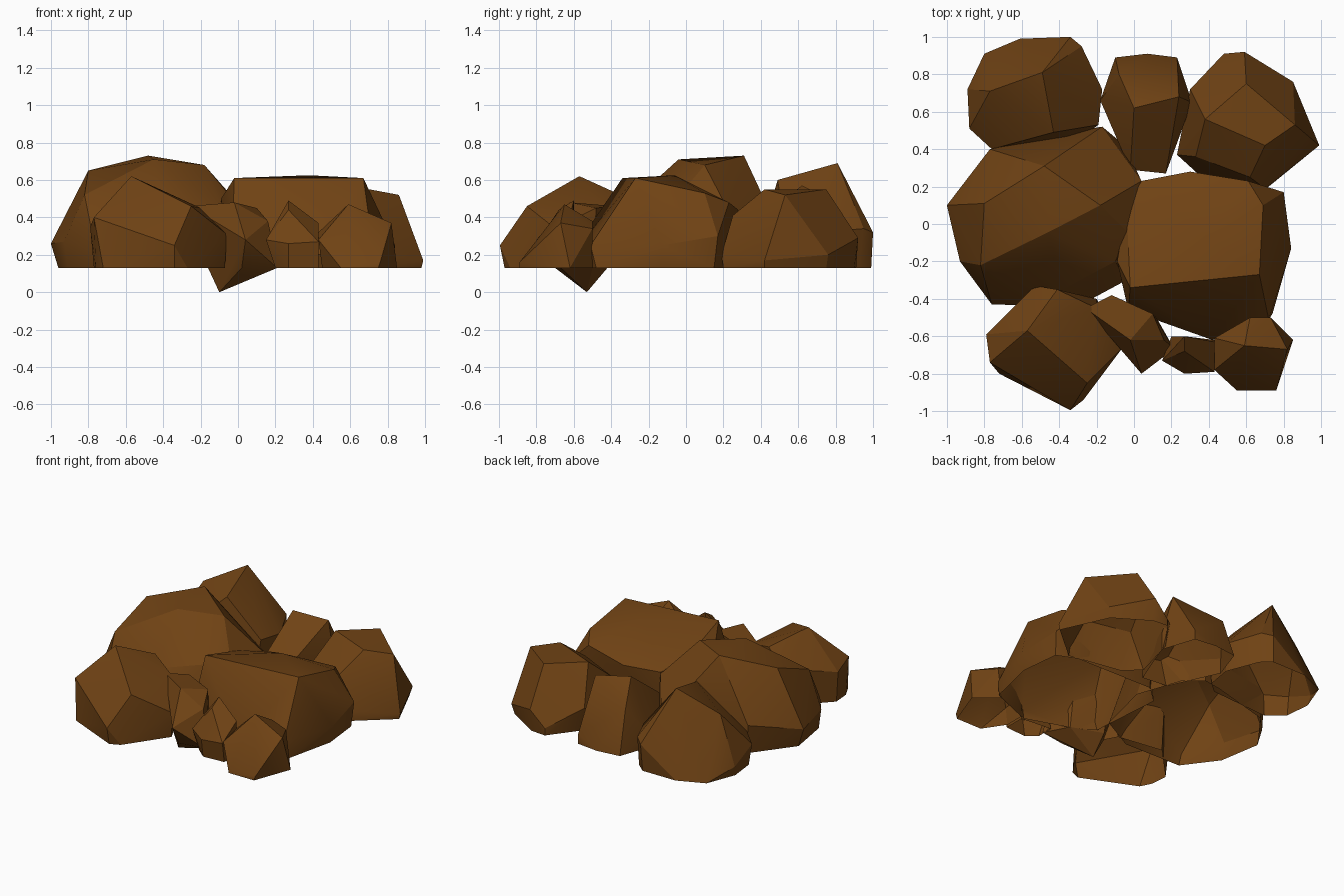
import bpy, bmesh, math

GROUND = 0.13  # height of the open rock bottoms

earth = bpy.data.materials.new("brown_stone")
earth.diffuse_color = (0.16, 0.055, 0.007, 1)


def rock(name, base, crown):
    """Faceted boulder: hull of a ground outline (x, y) and crown points (x, y, z), open below."""
    bm = bmesh.new()
    for x, y in base:
        bm.verts.new((x, y, GROUND))
    for p in crown:
        bm.verts.new(p)
    bmesh.ops.convex_hull(bm, input=bm.verts[:])
    junk = [v for v in bm.verts if not v.link_faces]
    bmesh.ops.delete(bm, geom=junk, context='VERTS')
    bmesh.ops.recalc_face_normals(bm, faces=bm.faces[:])
    bottom = [f for f in bm.faces if f.normal.z < -0.95]
    bmesh.ops.delete(bm, geom=bottom, context='FACES')
    bmesh.ops.dissolve_limit(bm, angle_limit=math.radians(4),
                             verts=bm.verts[:], edges=bm.edges[:])
    me = bpy.data.meshes.new(name)
    bm.to_mesh(me)
    bm.free()
    me.materials.append(earth)
    ob = bpy.data.objects.new(name, me)
    bpy.context.collection.objects.link(ob)
    bpy.ops.object.select_all(action='DESELECT')
    ob.select_set(True)
    bpy.context.view_layer.objects.active = ob
    bpy.ops.object.shade_smooth_by_angle(angle=math.radians(25))


# Two big central boulders
rock("left_boulder",
     [(-.96, .1), (-.91, -.2), (-.74, -.43), (-.3, -.44), (-.04, -.3), (.06, .1), (-.05, .42), (-.17, .52), (-.3, .5), (-.75, .38)],
     [(-1, .1, .26), (-.93, -.2, .27), (-.76, -.43, .22), (-.77, .4, .34), (-.8, .11, .65),
      (-.82, -.22, .52), (-.48, .31, .73), (-.45, -.04, .71), (-.18, .1, .68), (-.17, .52, .28),
      (.04, .23, .43), (-.03, -.05, .5), (-.1, -.2, .47), (-.4, -.36, .42)])
rock("right_boulder",
     [(.74, -.48), (.42, -.61), (.1, -.5), (-.04, -.42), (-.08, .1), (.05, .22), (.65, .21), (.79, .15), (.82, -.13)],
     [(-.02, -.34, .61), (.67, -.27, .61), (.38, -.06, .625), (.69, .1, .53), (.61, .23, .48),
      (.04, .23, .44), (-.04, .08, .48), (-.09, -.2, .5), (.8, .17, .3), (.84, -.13, .25),
      (.72, -.51, .25), (.42, -.62, .2), (.3, .28, .44), (-.03, -.46, .3)])

# Back row
rock("back_left_rock",
     [(-.88, .7), (-.8, .91), (-.61, .99), (-.35, .99), (-.28, .93), (-.19, .7), (-.22, .52), (-.3, .45), (-.75, .42), (-.86, .52)],
     [(-.89, .72, .2), (-.34, 1, .32), (-.28, .95, .34),
      (-.17, .72, .32), (-.19, .53, .34), (-.49, .81, .69), (-.43, .49, .6), (-.77, .71, .54),
      (-.76, .4, .3), (-.88, .51, .28)])
rock("back_middle_rock",
     [(-.18, .66), (-.1, .89), (.07, .91), (.23, .89), (.31, .65), (.17, .29), (-.02, .31)],
     [(-.18, .66, .24), (.23, .89, .2), (.31, .65, .25),
      (.24, .68, .54), (0, .62, .57), (-.08, .8, .42), (.17, .27, .3), (-.02, .29, .32)])
rock("back_right_rock",
     [(.32, .7), (.48, .91), (.59, .9), (.83, .75), (.98, .42), (.72, .2), (.34, .27), (.23, .37)],
     [(.3, .72, .3), (.48, .91, .18), (.59, .92, .29), (.85, .76, .2), (.6, .75, .55),
      (.38, .56, .55), (.86, .53, .52), (.7, .42, .55), (.62, .25, .41), (.99, .42, .17),
      (.7, .19, .2), (.33, .36, .38)])

# Front row
rock("front_left_rock",
     [(-.76, -.72), (-.77, -.6), (-.53, -.35), (-.2, -.4), (-.07, -.65), (-.27, -.94), (-.34, -.97), (-.72, -.8)],
     [(-.57, -.57, .62), (-.41, -.35, .52), (-.25, -.85, .46), (-.2, -.45, .45), (-.77, -.74, .4),
      (-.79, -.59, .35), (-.06, -.66, .31), (-.34, -.995, .25), (-.53, -.33, .4)])
rock("tilted_front_rock", [(-.16, -.5), (.21, -.67), (.02, -.7), (.12, -.5), (-.1, -.42)],
     [(-.1, -.53, 0), (-.26, -.45, .46), (-.02, -.62, .48), (.16, -.62, .38), (.04, -.8, .28),
      (-.12, -.38, .46), (.1, -.48, .45), (.21, -.66, .16)])
rock("small_front_rock", [(.2, -.72), (.43, -.77), (.43, -.62), (.2, -.6), (.27, -.78)],
     [(.27, -.6, .49), (.27, -.68, .44), (.15, -.73, .28), (.27, -.8, .26), (.43, -.63, .37), (.43, -.79, .27)])
rock("front_right_rock", [(.45, -.74), (.55, -.89), (.75, -.89), (.85, -.62), (.7, -.5), (.45, -.6)],
     [(.59, -.65, .47), (.82, -.67, .37), (.43, -.78, .28), (.56, -.88, .16), (.76, -.89, .16),
      (.43, -.61, .32), (.62, -.5, .38), (.73, -.5, .34)])
